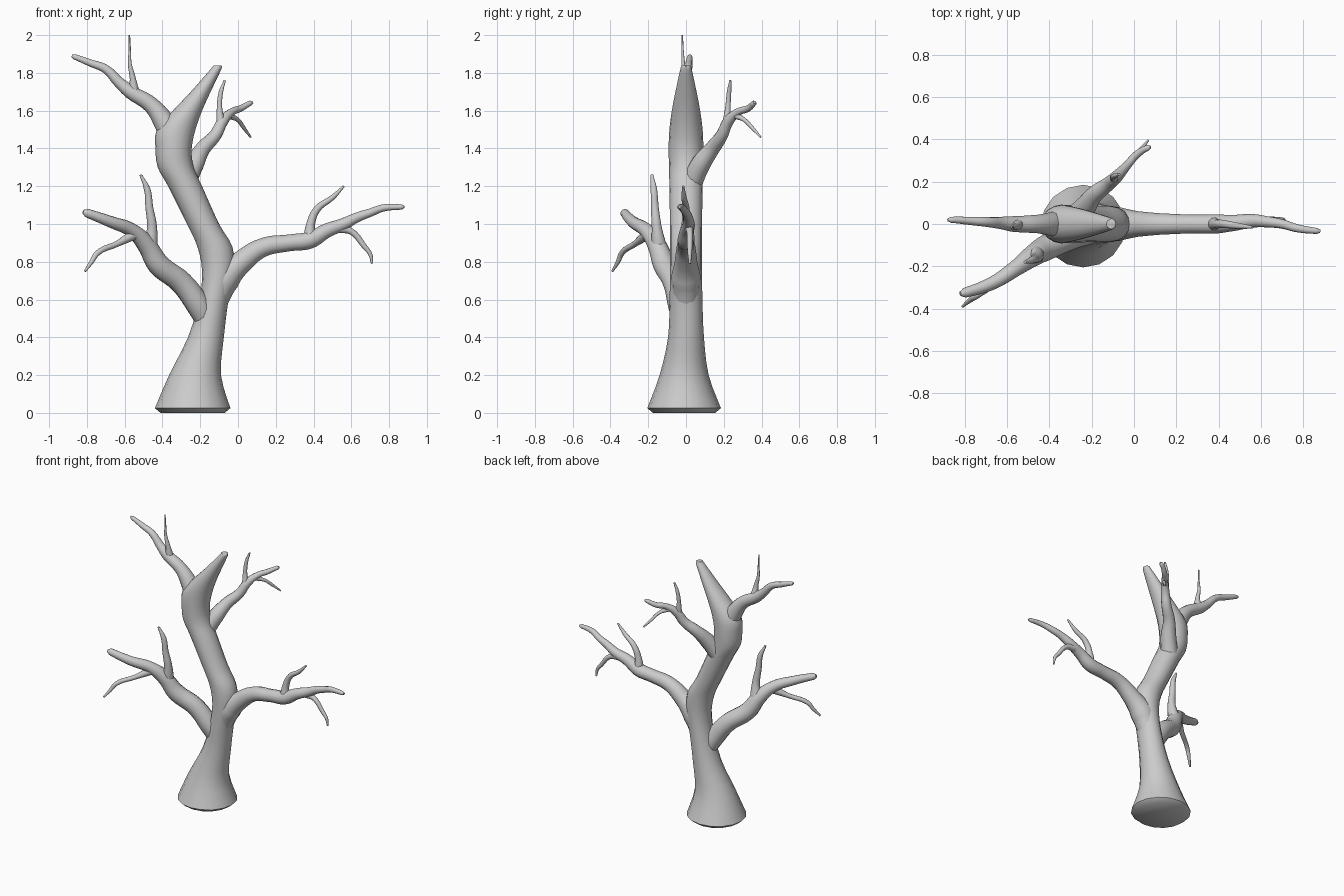
import bpy, bmesh, math


def catmull(a, b, c, d, t):
    return tuple(0.5 * (2*q + (r - p)*t + (2*p - 5*q + 4*r - s)*t*t + (3*q - p - 3*r + s)*t**3)
                 for p, q, r, s in zip(a, b, c, d))


# trunk: horizontal elliptical rings (z, x left, x right, y half width, y centre)
def trunk(rows, sides=16, steps=3):
    rings = [rows[0]]
    for i in range(1, len(rows) - 1):
        p = rows[i - 1] if i > 1 else rows[i]
        s = rows[min(i + 2, len(rows) - 1)]
        rings += [catmull(p, rows[i], rows[i + 1], s, k / steps) for k in range(steps)]
    rings.append(rows[-1])
    bm = bmesh.new()
    loops = []
    for z, x0, x1, ry, cy in rings:
        cx, rx = (x0 + x1) / 2, (x1 - x0) / 2
        loops.append([bm.verts.new((cx + rx*math.cos(a), cy + ry*math.sin(a), z))
                      for a in (2*math.pi*k/sides for k in range(sides))])
    for lo, hi in zip(loops, loops[1:]):
        for k in range(sides):
            n = (k + 1) % sides
            bm.faces.new((lo[k], lo[n], hi[n], hi[k]))
    bm.faces.new(loops[0][::-1])
    bm.faces.new(loops[-1])
    me = bpy.data.meshes.new("trunk")
    bm.to_mesh(me)
    bm.free()
    ob = bpy.data.objects.new("trunk", me)
    bpy.context.collection.objects.link(ob)
    smooth(ob)


def smooth(ob):
    bpy.ops.object.select_all(action='DESELECT')
    ob.select_set(True)
    bpy.context.view_layer.objects.active = ob
    if ob.type == 'CURVE':
        bpy.ops.object.convert(target='MESH')
    bpy.ops.object.shade_smooth_by_angle(angle=math.radians(50))


# branch: tapered tube through points (x, y, z, radius)
def branch(name, pts):
    cu = bpy.data.curves.new(name, 'CURVE')
    cu.dimensions = '3D'
    cu.bevel_depth = 1.0
    cu.bevel_resolution = 4
    cu.resolution_u = 5
    cu.use_fill_caps = True
    sp = cu.splines.new('BEZIER')
    sp.bezier_points.add(len(pts) - 1)
    for bp, (x, y, z, r) in zip(sp.bezier_points, pts):
        bp.co = (x, y, z)
        bp.radius = r
        bp.handle_left_type = bp.handle_right_type = 'AUTO'
    ob = bpy.data.objects.new(name, cu)
    bpy.context.collection.objects.link(ob)
    smooth(ob)


trunk([(0, -.41, -.07, .165, -.01), (.025, -.44, -.04, .195, -.01), (.2, -.365, -.09, .13, -.01),
       (.4, -.265, -.075, .095, 0), (.6, -.205, -.05, .087, 0), (.75, -.19, -.02, .085, 0),
       (.88, -.215, -.03, .085, 0), (1.0, -.27, -.1, .085, 0), (1.2, -.37, -.19, .088, 0),
       (1.3, -.425, -.235, .09, 0), (1.4, -.437, -.245, .092, 0), (1.5, -.43, -.225, .088, 0),
       (1.6, -.345, -.19, .075, 0), (1.7, -.25, -.145, .056, 0), (1.82, -.145, -.088, .03, 0),
       (1.84, -.13, -.09, .022, 0)])

# right limb and its twigs
branch("right_limb", [(-.13, 0, .58, .07), (-.07, 0, .71, .08), (.02, 0, .80, .06), (.13, 0, .875, .05),
                      (.27, 0, .90, .044), (.38, 0, .915, .046), (.47, .005, .965, .038),
                      (.56, .015, 1.0, .032), (.63, .01, 1.035, .026), (.70, 0, 1.06, .022),
                      (.77, -.02, 1.085, .019), (.865, -.033, 1.09, .014), (.88, -.034, 1.09, .007)])
branch("right_twig_up", [(.38, 0, .92, .035), (.385, 0, 1.0, .023), (.42, 0, 1.08, .019),
                         (.50, -.01, 1.14, .014), (.56, -.015, 1.2, .006)])
branch("right_twig_down", [(.52, .015, .98, .028), (.60, .02, .96, .017), (.67, .02, .88, .014),
                           (.70, .02, .84, .011), (.71, .02, .79, .006)])

# lower left limb and its twigs
branch("left_limb", [(-.15, 0, .46, .06), (-.21, -.03, .57, .065), (-.30, -.06, .69, .062),
                     (-.42, -.115, .785, .06), (-.485, -.155, .89, .05), (-.56, -.21, .965, .038),
                     (-.67, -.28, 1.01, .031), (-.80, -.325, 1.058, .023), (-.82, -.33, 1.065, .011)])
branch("left_twig_up", [(-.47, -.14, .86, .045), (-.455, -.155, .98, .027), (-.47, -.165, 1.09, .021),
                        (-.48, -.17, 1.18, .018), (-.515, -.18, 1.26, .007)])
branch("left_twig_down", [(-.54, -.20, .95, .03), (-.64, -.27, .895, .016), (-.745, -.34, .845, .015),
                          (-.775, -.36, .80, .012), (-.81, -.39, .75, .006)])

# upper left limb and its twig
branch("upper_left_limb", [(-.33, 0, 1.42, .08), (-.385, 0, 1.53, .058), (-.46, 0, 1.63, .043),
                           (-.57, 0, 1.70, .037), (-.63, .005, 1.75, .029), (-.70, .01, 1.82, .023),
                           (-.78, .015, 1.852, .019), (-.865, .02, 1.885, .014), (-.88, .02, 1.89, .007)])
branch("upper_left_twig", [(-.55, 0, 1.69, .03), (-.557, -.01, 1.77, .016), (-.573, -.015, 1.85, .01),
                           (-.573, -.018, 1.92, .006), (-.575, -.02, 2.0, .004)])

# upper back limb and its twigs
branch("upper_back_limb", [(-.29, .02, 1.20, .06), (-.23, .08, 1.32, .052), (-.185, .14, 1.40, .04),
                           (-.12, .19, 1.47, .033), (-.08, .225, 1.545, .029), (-.03, .28, 1.595, .02),
                           (.01, .325, 1.61, .018), (.065, .36, 1.64, .014), (.078, .363, 1.645, .007)])
branch("upper_back_twig_up", [(-.09, .215, 1.53, .024), (-.098, .222, 1.62, .014),
                              (-.09, .228, 1.70, .012), (-.07, .235, 1.76, .006)])
branch("upper_back_twig_down", [(-.05, .26, 1.575, .018), (0, .31, 1.55, .011),
                                (.03, .35, 1.51, .01), (.067, .395, 1.46, .005)])
